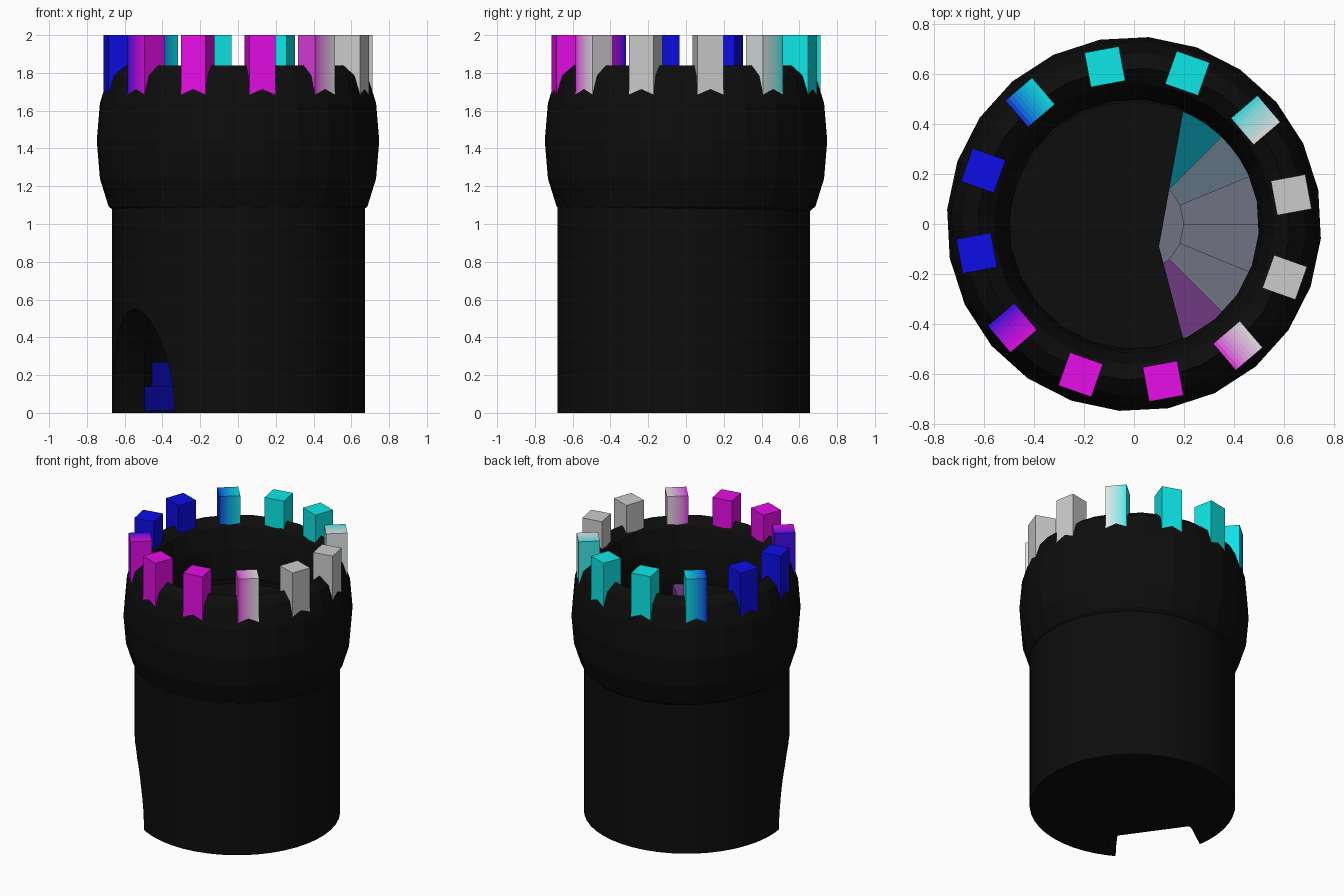
import bpy, bmesh
from math import sin, cos, radians, pi, tau
from mathutils import Matrix, Vector

if "Cube" in bpy.data.objects:
    bpy.data.objects.remove(bpy.data.objects["Cube"])

D = 0.004
BLACK = (D, D, D)
GREY, CYAN = (0.8, 0.8, 0.8), (D, 0.8, 0.8)
BLUE, MAGENTA = (D, D, 0.8), (0.8, D, 0.8)
QUADS = [GREY, CYAN, BLUE, MAGENTA]
TURN = radians(10.5)
mats = {}

def mat(c):
    c = tuple(round(v, 3) for v in c)
    if c not in mats:
        mats[c] = bpy.data.materials.new("paint")
        mats[c].diffuse_color = (*c, 1)
    return mats[c]

def quadrant_colour(deg, blend):
    """Colour by compass quarter, blended around each quarter's boundary."""
    t = (deg + 49.5) / 90
    i = int(t // 1)
    f = (t - i) * 90
    p, a, b = QUADS[(i - 1) % 4], QUADS[i % 4], QUADS[(i + 1) % 4]
    if f > 90 - blend:
        k = (f - 90 + blend) / (2 * blend)
        return [x + (y - x) * k for x, y in zip(a, b)]
    if f < blend:
        k = 0.5 + f / (2 * blend)
        return [x + (y - x) * k for x, y in zip(p, a)]
    return a

def dim(c):
    """Duller, slightly bluish version for the stair."""
    return [v * k for v, k in zip(c, (0.2, 0.21, 0.28))]

def finish(name, bm, colour):
    bmesh.ops.recalc_face_normals(bm, faces=bm.faces)
    me = bpy.data.meshes.new(name)
    bm.to_mesh(me)
    bm.free()
    ob = bpy.data.objects.new(name, me)
    bpy.context.collection.objects.link(ob)
    if colour:
        me.materials.append(mat(colour))
    return ob

def lathe(name, profile, n, colour, offset=(0, 0)):
    """Revolve a closed profile of (radius, z) points."""
    bm = bmesh.new()
    rings = [[bm.verts.new((r * cos(TURN + tau * i / n) + offset[0],
                            r * sin(TURN + tau * i / n) + offset[1], z))
              for i in range(n)] for r, z in profile]
    for a, b in zip(rings, rings[1:] + rings[:1]):
        for i in range(n):
            j = (i + 1) % n
            bm.faces.new((a[i], a[j], b[j], b[i]))
    return finish(name, bm, colour)

def prism(name, outline, z0, z1, colour):
    bm = bmesh.new()
    f = bm.faces.new([bm.verts.new((x, y, z0)) for x, y in outline])
    ext = bmesh.ops.extrude_face_region(bm, geom=[f], use_keep_orig=True)
    top = [v for v in ext["geom"] if isinstance(v, bmesh.types.BMVert)]
    bmesh.ops.translate(bm, verts=top, vec=(0, 0, z1 - z0))
    return finish(name, bm, colour)

def polar(r, deg):
    return (r * cos(radians(deg)), r * sin(radians(deg)))

# hollow shaft with a thin floor
shaft = lathe("tower_shaft", [(0.5, 0.012), (0.5, 1.44), (0.67, 1.44), (0.67, 0)],
              48, BLACK, (0.003, -0.012))
bm = bmesh.new()
bm.from_mesh(shaft.data)
bmesh.ops.delete(bm, geom=[f for f in bm.faces if all(v.co.z < 0.1 for v in f.verts)],
                 context='FACES_ONLY')
bmesh.ops.holes_fill(bm, edges=[e for e in bm.edges if e.is_boundary], sides=0)
bmesh.ops.recalc_face_normals(bm, faces=bm.faces)
bm.to_mesh(shaft.data)
bm.free()

# elliptical doorway cut through the wall
bm = bmesh.new()
bmesh.ops.create_cone(bm, cap_ends=True, segments=48, radius1=1, radius2=1, depth=0.6,
                      matrix=Matrix.Rotation(radians(215.3), 4, 'Z')
                      @ Matrix.Translation((0.66, 0, 0))
                      @ Matrix.Diagonal((1, 0.285, 0.55, 1))
                      @ Matrix.Rotation(pi / 2, 4, 'Y'))
cutter = finish("door_cutter", bm, None)
cutter.hide_render = True
mod = shaft.modifiers.new("doorway", 'BOOLEAN')
mod.object, mod.operation, mod.solver = cutter, 'DIFFERENCE', 'EXACT'
bpy.context.view_layer.objects.active = shaft
shaft.select_set(True)
bpy.ops.object.modifier_apply(modifier="doorway")
bpy.data.objects.remove(cutter)
bpy.ops.object.shade_smooth_by_angle(angle=radians(30))

# bulging collar: a stretched ring
lathe("collar", [(0.625 + 0.125 * cos(tau * i / 12), 1.44 + 0.4 * sin(tau * i / 12))
                 for i in range(12)], 24, BLACK)

# upper deck with the stairwell opening
deck = [polar(0.515, 67 + 226 * i / 30) for i in range(31)] + [(0.1, -0.09)]
prism("deck", deck, 1.38, 1.41, BLACK)

# battlements, sliced along their width to carry the colour blend
for k in range(12):
    deg = 10.5 + 30 * k
    blended = k % 3 == 1
    n = 8 if blended else 1
    rot = Matrix.Rotation(radians(deg), 2)
    w = 0.14 / n
    for s in range(n):
        y = -0.07 + s * w
        pts = [rot @ Vector(p) for p in ((0.57, y), (0.71, y), (0.71, y + w), (0.57, y + w))]
        a = deg + ((y + w / 2) / 0.07 * 6 if blended else 0)
        prism("merlon", pts, 1.6, 2.0, quadrant_colour(a, 6))

# winding stair inside, rising clockwise
for k in range(11):
    a1, a0 = 180 - 22.5 * k, 157.5 - 22.5 * k
    pts = [polar(0.2, a1), polar(0.2, a0)] + [polar(0.502, a0 + 11.25 * i) for i in range(3)]
    prism("stair_step", pts, 0.01, min(0.01 + 0.13 * (k + 1), 1.4),
          dim(quadrant_colour((a0 + a1) / 2, 14)))

# central post of the stair
prism("stair_post", [polar(0.2, 22.5 * i) for i in range(16)], 0.01, 1.3, dim(GREY))

for m in bpy.data.materials:
    if m.users and not m.is_grease_pencil:
        m.use_nodes = True
        m.node_tree.nodes["Principled BSDF"].inputs["Base Color"].default_value = m.diffuse_color
